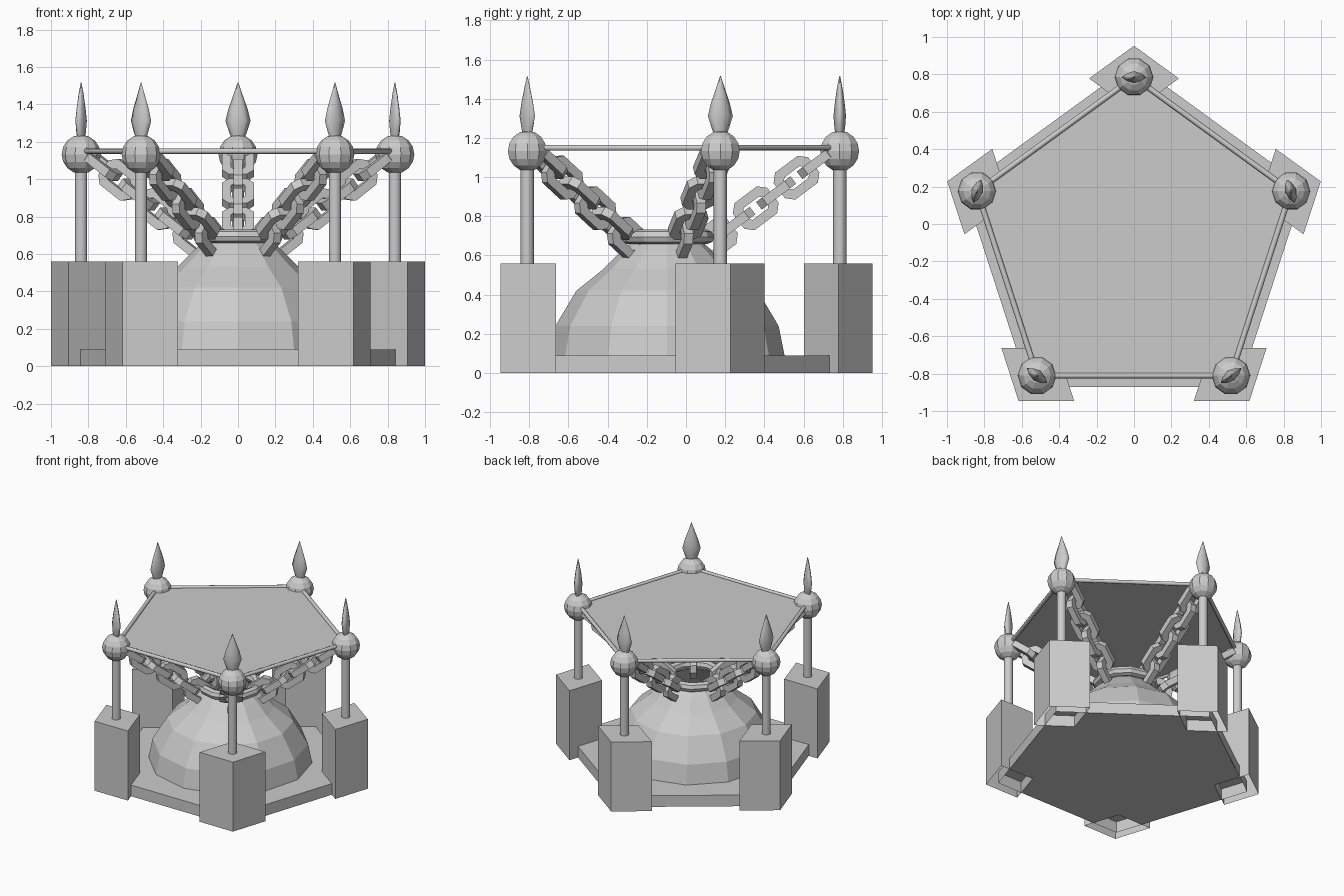
import bpy, bmesh, math
from mathutils import Matrix, Vector

if "Cube" in bpy.data.objects:
    bpy.data.objects.remove(bpy.data.objects["Cube"])

CY = -0.097      # pentagon centre in y
R = 0.882        # post circle radius


def finish(name, bm, smooth=False, recalc=True):
    if recalc:
        bmesh.ops.recalc_face_normals(bm, faces=bm.faces)
    me = bpy.data.meshes.new(name)
    bm.to_mesh(me)
    bm.free()
    ob = bpy.data.objects.new(name, me)
    bpy.context.collection.objects.link(ob)
    for p in me.polygons:
        p.use_smooth = smooth and len(p.vertices) == 4
    return ob


def loft(bm, rings, closed=False, cap_start=False, cap_end=False):
    # Bridge successive point loops with quads
    loops = [[bm.verts.new(p) for p in r] for r in rings]
    n = len(loops[0])
    pairs = list(zip(loops, loops[1:]))
    if closed:
        pairs.append((loops[-1], loops[0]))
    for a, b in pairs:
        for i in range(n):
            j = (i + 1) % n
            bm.faces.new((a[i], a[j], b[j], b[i]))
    if cap_start:
        bm.faces.new(loops[0][::-1])
    if cap_end:
        bm.faces.new(loops[-1])


def circle(r, z, n):
    return [(r * math.cos(math.pi / 2 + 2 * math.pi * i / n),
             CY + r * math.sin(math.pi / 2 + 2 * math.pi * i / n), z) for i in range(n)]


def frame(k):
    # Local frame of corner k: +x is outward, y tangential
    return Matrix.Translation((0, CY, 0)) @ Matrix.Rotation(math.pi / 2 + k * 2 * math.pi / 5, 4, 'Z')


def rod(name, a, b, r, n):
    a, b = Vector(a), Vector(b)
    d = b - a
    m = Matrix.Translation((a + b) / 2) @ d.to_track_quat('Z', 'Y').to_matrix().to_4x4()
    bm = bmesh.new()
    bmesh.ops.create_cone(bm, cap_ends=True, segments=n, radius1=r, radius2=r,
                          depth=d.length, matrix=m)
    return finish(name, bm, True)


# Pentagonal base slab, its underside cut away below the corner blocks
bm = bmesh.new()
loft(bm, [circle(0.958, z, 5) for z in (0, 0.09)], cap_end=True)
finish("base_slab", bm)
bm = bmesh.new()
under = [frame(k) @ Vector(p) for k in range(5)
         for p in ((0.829, -0.177, 0), (0.70, 0, 0), (0.829, 0.177, 0))]
bm.faces.new([bm.verts.new(p) for p in reversed(under)])
finish("base_underside", bm, recalc=False)

# Dome with flared open neck
bm = bmesh.new()
profile = [(0.60, 0.09), (0.57, 0.24), (0.463, 0.42), (0.325, 0.53), (0.235, 0.62),
           (0.19, 0.66), (0.20, 0.72)]
loft(bm, [circle(r, z, 12) for r, z in profile])
finish("dome", bm)

# Ring around the neck
bm = bmesh.new()
ring = [[(x, y, 0.695 + 0.037 * math.sin(t * math.pi / 4))
         for x, y, _ in circle(0.205 + 0.037 * math.cos(t * math.pi / 4), 0, 12)] for t in range(8)]
loft(bm, ring, closed=True)
finish("neck_ring", bm)

# Thin top sheet
bm = bmesh.new()
bm.faces.new([bm.verts.new(p) for p in circle(R, 1.15, 5)])
finish("canopy_sheet", bm)


def link(name, m, length=0.22, width=0.172, bar=0.048):
    # Chamfered rectangular chain link, long axis x, lying in xy
    def outline(inset, z):
        a, b, c = length / 2 - inset, width / 2 - inset, 0.038 - inset * 0.5
        pts = [(a, b - c), (a - c, b), (c - a, b), (-a, b - c),
               (-a, c - b), (c - a, -b), (a - c, -b), (a, c - b)]
        return [m @ Vector((x, y, z)) for x, y in pts]
    h = bar / 2
    bm = bmesh.new()
    loft(bm, [outline(0, -h), outline(0, h), outline(bar, h), outline(bar, -h)], closed=True)
    finish(name, bm)


for k in range(5):
    F, G = frame(k), frame(k + 1)

    # Rhombic corner block, open underneath
    bm = bmesh.new()
    plan = [(1.05, 0), (0.875, 0.24), (0.70, 0), (0.875, -0.24)]
    loft(bm, [[F @ Vector((x, y, z)) for x, y in plan] for z in (0, 0.56)], cap_end=True)
    finish(f"corner_block_{k}", bm)

    # Post and ball
    rod(f"post_{k}", F @ Vector((R, 0, 0.55)), F @ Vector((R, 0, 1.1)), 0.034, 10)
    bm = bmesh.new()
    bmesh.ops.create_uvsphere(bm, u_segments=10, v_segments=8, radius=0.104,
                              matrix=F @ Matrix.Translation((R, 0, 1.133)))
    finish(f"ball_{k}", bm)

    # Lens-shaped flame finial
    bm = bmesh.new()
    rows = [(0.028, 0.018, 1.20), (0.047, 0.027, 1.25), (0.067, 0.032, 1.312),
            (0.050, 0.025, 1.38), (0.023, 0.014, 1.455), (0.002, 0.002, 1.516)]
    lens = [(0, 1), (0.6, 0.6), (1, 0), (0.6, -0.6), (0, -1), (-0.6, -0.6), (-1, 0), (-0.6, 0.6)]
    loft(bm, [[F @ Vector((R + d * u, w * v, z)) for u, v in lens] for w, d, z in rows],
         cap_start=True, cap_end=True)
    finish(f"flame_{k}", bm, True)

    # Rail to the next ball
    rod(f"rail_{k}", F @ Vector((R, 0, 1.15)), G @ Vector((R, 0, 1.15)), 0.015, 8)

    # Chain from ball down to neck ring, links alternately turned
    a, b = Vector((0.765, 0, 1.075)), Vector((0.245, 0, 0.685))
    pitch = math.atan2(a.z - b.z, a.x - b.x)
    for i in range(6):
        p = a.lerp(b, i / 5)
        m = (F @ Matrix.Translation(p) @ Matrix.Rotation(-pitch, 4, 'Y')
             @ Matrix.Rotation(math.pi / 2 * (i % 2), 4, 'X'))
        link(f"chain_{k}_link_{i}", m)
